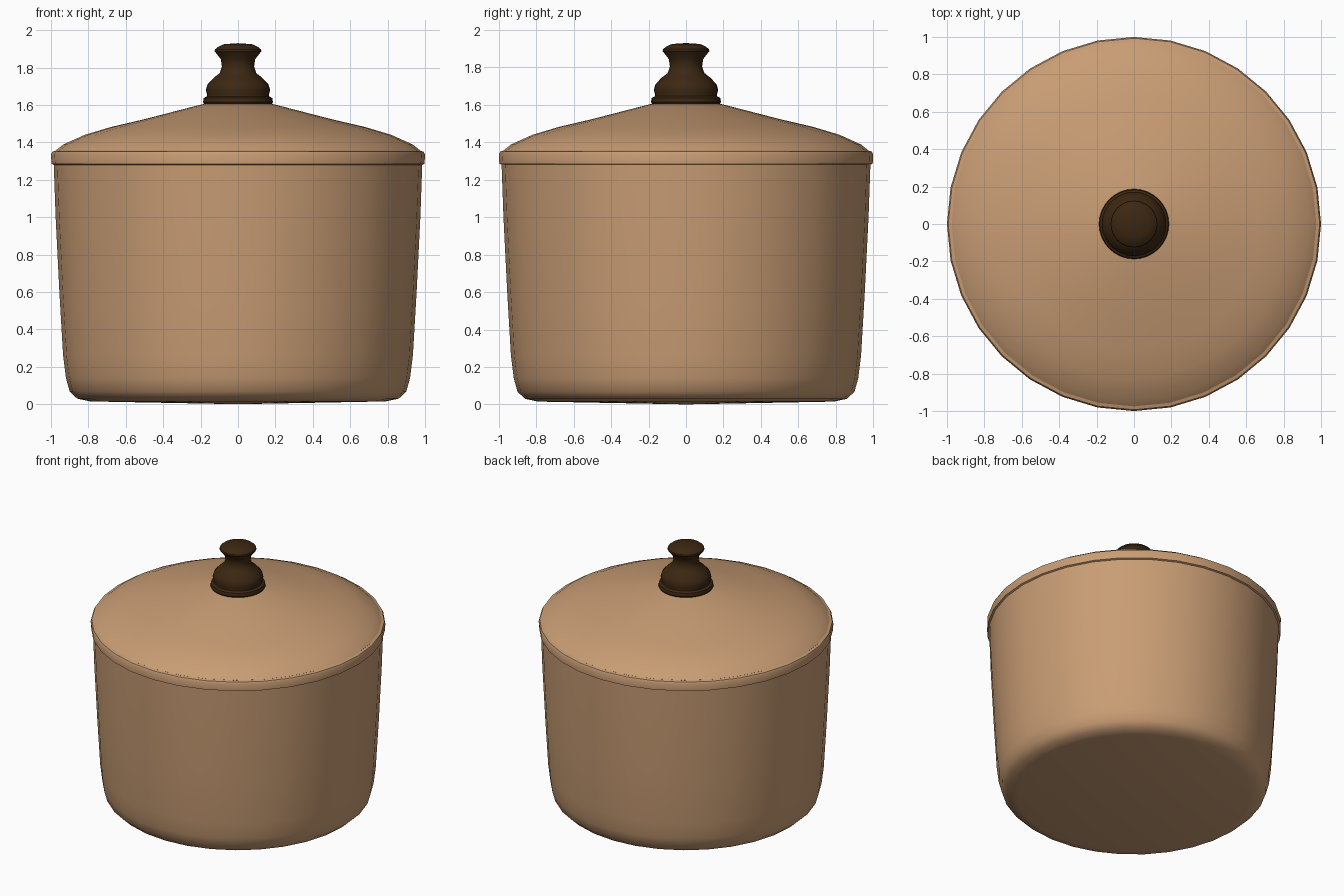
import bpy
import bmesh
import math

cube = bpy.data.objects.get("Cube")
if cube:
    bpy.data.objects.remove(cube, do_unlink=True)


def material(name, colour):
    mat = bpy.data.materials.new(name)
    mat.use_nodes = True
    mat.diffuse_color = colour
    bsdf = mat.node_tree.nodes["Principled BSDF"]
    bsdf.inputs["Base Color"].default_value = colour
    bsdf.inputs["Roughness"].default_value = 0.6
    return mat


def lathe(name, profile, mat, segments=32, sharp_angle=40):
    """Spin a (radius, height) profile around the z axis."""
    bm = bmesh.new()
    verts = [bm.verts.new((r, 0, z)) for r, z in profile]
    edges = [bm.edges.new(pair) for pair in zip(verts, verts[1:])]
    bmesh.ops.spin(bm, geom=verts + edges, cent=(0, 0, 0), axis=(0, 0, 1),
                   angle=math.tau, steps=segments, use_merge=True)
    bmesh.ops.remove_doubles(bm, verts=bm.verts, dist=0.0005)
    bmesh.ops.recalc_face_normals(bm, faces=bm.faces)
    mesh = bpy.data.meshes.new(name)
    bm.to_mesh(mesh)
    bm.free()
    mesh.materials.append(mat)
    obj = bpy.data.objects.new(name, mesh)
    bpy.context.collection.objects.link(obj)
    bpy.ops.object.select_all(action="DESELECT")
    obj.select_set(True)
    bpy.context.view_layer.objects.active = obj
    bpy.ops.object.shade_smooth_by_angle(angle=math.radians(sharp_angle))
    return obj


clay = material("tan clay", (0.58, 0.335, 0.175, 1))
wood = material("dark wood", (0.045, 0.02, 0.006, 1))

# Hollow pot: outer wall, rolled rim, then the inside wall and floor
lathe("pot_body", [
    (0, 0), (0.79, 0.015), (0.86, 0.03), (0.9, 0.068), (0.92, 0.14),
    (0.935, 0.26), (0.955, 0.6), (0.975, 1.0), (0.985, 1.28),
    (0.997, 1.285), (1.0, 1.335), (0.993, 1.35), (0.972, 1.356),
    (0.94, 1.34), (0.925, 1.0), (0.89, 0.26), (0.8, 0.07), (0, 0.06),
], clay)

# Domed lid resting inside the rim
lathe("lid", [
    (0, 1.33), (0.96, 1.34), (0.975, 1.356), (0.935, 1.388), (0.82, 1.44),
    (0.68, 1.482), (0.5, 1.524), (0.19, 1.604), (0, 1.615),
], clay)

# Turned knob with a stepped foot, a waist and a flared top
lathe("lid_knob", [
    (0, 1.6), (0.18, 1.603), (0.187, 1.615), (0.183, 1.637), (0.166, 1.646),
    (0.165, 1.655), (0.172, 1.68), (0.163, 1.71), (0.13, 1.745),
    (0.098, 1.77), (0.086, 1.805), (0.092, 1.845), (0.125, 1.887),
    (0.123, 1.897), (0.104, 1.912), (0.075, 1.925), (0, 1.93),
], wood)
